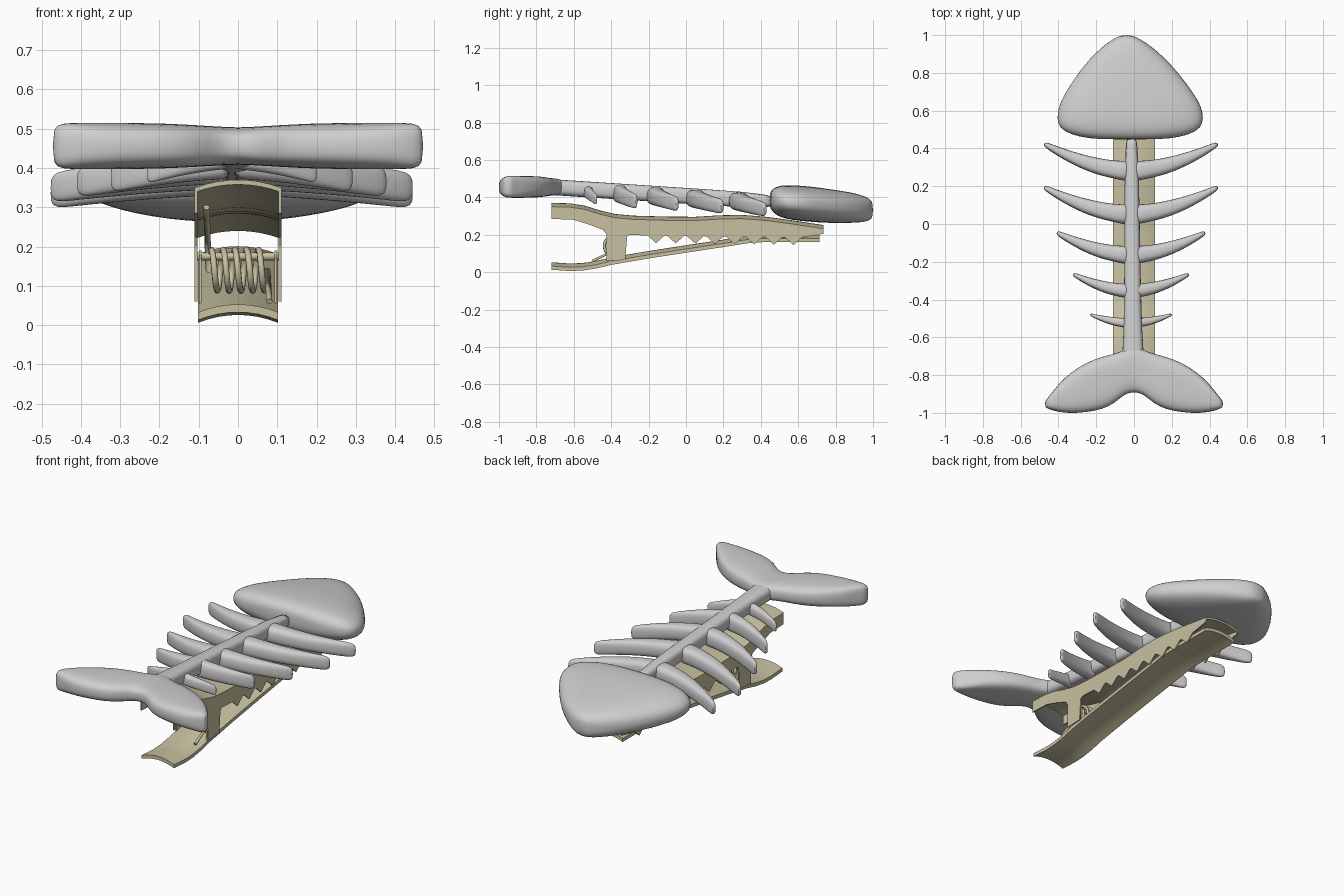
import bpy, bmesh, math
from mathutils import Vector

if "Cube" in bpy.data.objects:
    bpy.data.objects.remove(bpy.data.objects["Cube"])


def material(name, rgb):
    m = bpy.data.materials.new(name)
    m.diffuse_color = (*rgb, 1)
    m.use_nodes = True
    m.node_tree.nodes["Principled BSDF"].inputs["Base Color"].default_value = m.diffuse_color
    return m


GREY = material("light grey", (0.62, 0.62, 0.62))
BEIGE = material("beige metal", (0.57, 0.53, 0.35))
UP = Vector((0, 0, 1))


def finish(name, bm, mat, angle=40):
    bmesh.ops.recalc_face_normals(bm, faces=bm.faces)
    me = bpy.data.meshes.new(name)
    bm.to_mesh(me)
    bm.free()
    me.materials.append(mat)
    ob = bpy.data.objects.new(name, me)
    bpy.context.collection.objects.link(ob)
    bpy.ops.object.select_all(action='DESELECT')
    ob.select_set(True)
    bpy.context.view_layer.objects.active = ob
    bpy.ops.object.shade_smooth_by_angle(angle=math.radians(angle))
    return ob


def loft(name, secs, mat, across=None, power=2.6, n=16, subsurf=1):
    """Skin rounded sections (centre, half width, half height)."""
    bm = bmesh.new()
    rings = []
    pts = [Vector(s[0]) for s in secs]
    for i, (c, w, h) in enumerate(secs):
        t = pts[min(i + 1, len(pts) - 1)] - pts[max(i - 1, 0)]
        u = Vector(across) if across else UP.cross(t).normalized()
        ring = []
        for k in range(n):
            a = math.tau * (k + 0.5) / n
            ca, sa = math.cos(a), math.sin(a)
            p = u * w * math.copysign(abs(ca) ** (2 / power), ca)
            p += UP * h * math.copysign(abs(sa) ** (2 / power), sa)
            ring.append(bm.verts.new(pts[i] + p))
        rings.append(ring)
    for a, b in zip(rings, rings[1:]):
        for k in range(n):
            bm.faces.new((a[k], a[(k + 1) % n], b[(k + 1) % n], b[k]))
    bm.faces.new(rings[0])
    bm.faces.new(rings[-1])
    ob = finish(name, bm, mat, 60)
    if subsurf:
        m = ob.modifiers.new("smooth", 'SUBSURF')
        m.levels = m.render_levels = subsurf
    return ob


def interp(prof, y):
    for (y0, z0), (y1, z1) in zip(prof, prof[1:]):
        if y <= y1:
            return z0 + (z1 - z0) * (y - y0) / (y1 - y0)
    return prof[-1][1]


def sheet(name, prof, half, arch, thick):
    """Arched strip following a side profile of its top centre line."""
    bm = bmesh.new()
    rows, n = [], 8
    for y, z in prof:
        xs = [half * (2 * i / n - 1) for i in range(n + 1)]
        top = [(x, y, z - arch * (x / half) ** 2) for x in xs]
        low = [(x, y, zz - thick) for x, y, zz in reversed(top)]
        rows.append([bm.verts.new(p) for p in top + low])
    m = len(rows[0])
    for a, b in zip(rows, rows[1:]):
        for k in range(m):
            bm.faces.new((a[k], a[(k + 1) % m], b[(k + 1) % m], b[k]))
    for r in (rows[0], rows[-1]):
        for k in range(n):
            bm.faces.new((r[k], r[k + 1], r[m - 2 - k], r[m - 1 - k]))
    return finish(name, bm, BEIGE, 30)


def plate(name, outline, x, thick):
    """Upright side plate from a (y, z) outline."""
    bm = bmesh.new()
    f = bm.faces.new([bm.verts.new((x - thick / 2, y, z)) for y, z in outline])
    r = bmesh.ops.extrude_face_region(bm, geom=[f])
    vs = [v for v in r["geom"] if isinstance(v, bmesh.types.BMVert)]
    bmesh.ops.translate(bm, verts=vs, vec=(thick, 0, 0))
    return finish(name, bm, BEIGE, 20)


def wire(name, pts, radius):
    cu = bpy.data.curves.new(name, 'CURVE')
    cu.dimensions = '3D'
    cu.bevel_depth, cu.bevel_resolution, cu.use_fill_caps = radius, 2, True
    sp = cu.splines.new('POLY')
    sp.points.add(len(pts) - 1)
    for p, c in zip(sp.points, pts):
        p.co = (*c, 1)
    cu.materials.append(BEIGE)
    bpy.context.collection.objects.link(bpy.data.objects.new(name, cu))


# Spine, gently falling toward the head
def spine_z(y):
    return 0.408 - 0.065 * y


spine = []
for y, w in ((-0.8, .06), (-0.7, .06), (-0.6, .05), (-0.3, .044), (0.1, .04), (0.52, .036)):
    spine.append(((-0.01 - 0.007 * y, y, spine_z(y)), w, 0.043))
loft("spine", spine, GREY, power=3)

# Ribs: root y, length, rise, root half width
RIBS = [(0.28, .46, .145, .05), (0.05, .46, .145, .05), (-0.165, .393, .12, .046),
        (-0.355, .307, .09, .037), (-0.525, .216, .046, .026)]
for i, (y0, length, rise, w) in enumerate(RIBS):
    for side, label in ((-1, "left"), (1, "right")):
        secs = []
        for t in (0, .12, .3, .45, .6, .75, .88, .97, 1):
            tip = 0.6 if t == 1 else 1
            hh = (0.05 if i < 4 else 0.035) * (1 - 0.22 * t) * tip
            secs.append(((-0.016 + side * length * t, y0 + rise * t ** 1.8,
                          spine_z(y0) - 0.01 - 0.045 * t ** 1.4),
                         w * (1 - 0.74 * t ** 1.8) * tip * (1.25 if t == 0 else 1), hh))
        loft(f"rib_{i + 1}_{label}", secs, GREY, power=2.8)

# Tail: two lobes, each section gives x, front edge y and back edge y
LOBE = [(0, -.64, -.885), (.05, -.67, -.895), (.1, -.69, -.945), (.17, -.705, -.98),
        (.25, -.735, -.993), (.33, -.785, -1.0), (.4, -.848, -.992), (.45, -.918, -.978), (.472, -.94, -.965)]
full = [(-x, a, b) for x, a, b in reversed(LOBE[1:])] + LOBE
secs = []
for x, a, b in full:
    h = 0.047 + 0.012 * min(1, abs(x) / 0.2) - (0.012 if abs(x) > 0.46 else 0)
    secs.append(((x, (a + b) / 2, 0.456), (a - b) / 2 + 0.004, h))
loft("tail", secs, GREY, across=(0, 1, 0), power=3.2, n=20)

# Head: rounded triangular pillow (y, half width, centre z, half height)
HEAD = [(.447, .16, .385, .035), (.46, .27, .384, .06), (.49, .355, .38, .08), (.53, .388, .376, .09),
        (.59, .388, .37, .094), (.65, .368, .365, .095), (.73, .317, .357, .093), (.81, .258, .35, .088),
        (.88, .197, .345, .082), (.94, .13, .339, .073), (.98, .072, .335, .06), (1.0, .03, .333, .04)]
loft("head", [((-0.02 - .02 * max(0, y - .6) / .4, y, z), w, h) for y, w, z, h in HEAD],
     GREY, across=(1, 0, 0), power=2.5, n=28)

# Upper jaw: arched top sheet with toothed side walls
UPPER = [(-.72, .37), (-.62, .368), (-.54, .355), (-.46, .33), (-.38, .311), (-.28, .302), (-.1, .297),
         (.05, .296), (.18, .304), (.3, .306), (.42, .297), (.55, .28), (.735, .252)]
sheet("upper_jaw", UPPER, 0.11, 0.02, 0.012)
teeth = []
for k in range(8):
    y = 0.62 - 0.105 * k
    z = 0.185 + 0.0015 * k
    teeth += [(y, z), (y - 0.045, z - 0.04), (y - 0.09, z)]
wall = [(y, z - 0.02) for y, z in UPPER]
wall += [(.735, .205)] + teeth + [(-.3, .2), (-.315, .19), (-.325, .065), (-.425, .06), (-.425, .2),
                                  (-.44, .225), (-.52, .255), (-.6, .28), (-.72, .285)]
for s, label in ((-1, "left"), (1, "right")):
    plate(f"upper_jaw_wall_{label}", wall, s * 0.107, 0.007)

# Lower jaw: arched sheet with two spring ears
LOWER = [(-.72, .053), (-.62, .046), (-.55, .049), (-.48, .06), (-.4, .079), (-.2, .113),
         (0, .144), (.2, .174), (.34, .196), (.42, .201), (.55, .2), (.715, .2)]
sheet("lower_jaw", LOWER, 0.102, 0.02, 0.02)
for s, label in ((-1, "left"), (1, "right")):
    plate(f"lower_jaw_ear_{label}", [(-.42, .05), (-.33, .065), (-.345, .17), (-.38, .19), (-.415, .17)],
          s * 0.096, 0.007)

# Coil spring, its two arms and the hinge pin
coil = []
for i in range(5 * 20 + 1):
    a = math.tau * i / 20
    coil.append((-0.075 + 0.15 * i / 100, -0.385 + 0.052 * math.cos(a), 0.14 + 0.052 * math.sin(a)))
wire("spring", [(-0.08, -.52, .3)] + coil + [(0.08, -.5, .06)], 0.008)
wire("hinge_pin", [(-0.108, -.385, .175), (0.108, -.385, .175)], 0.01)
